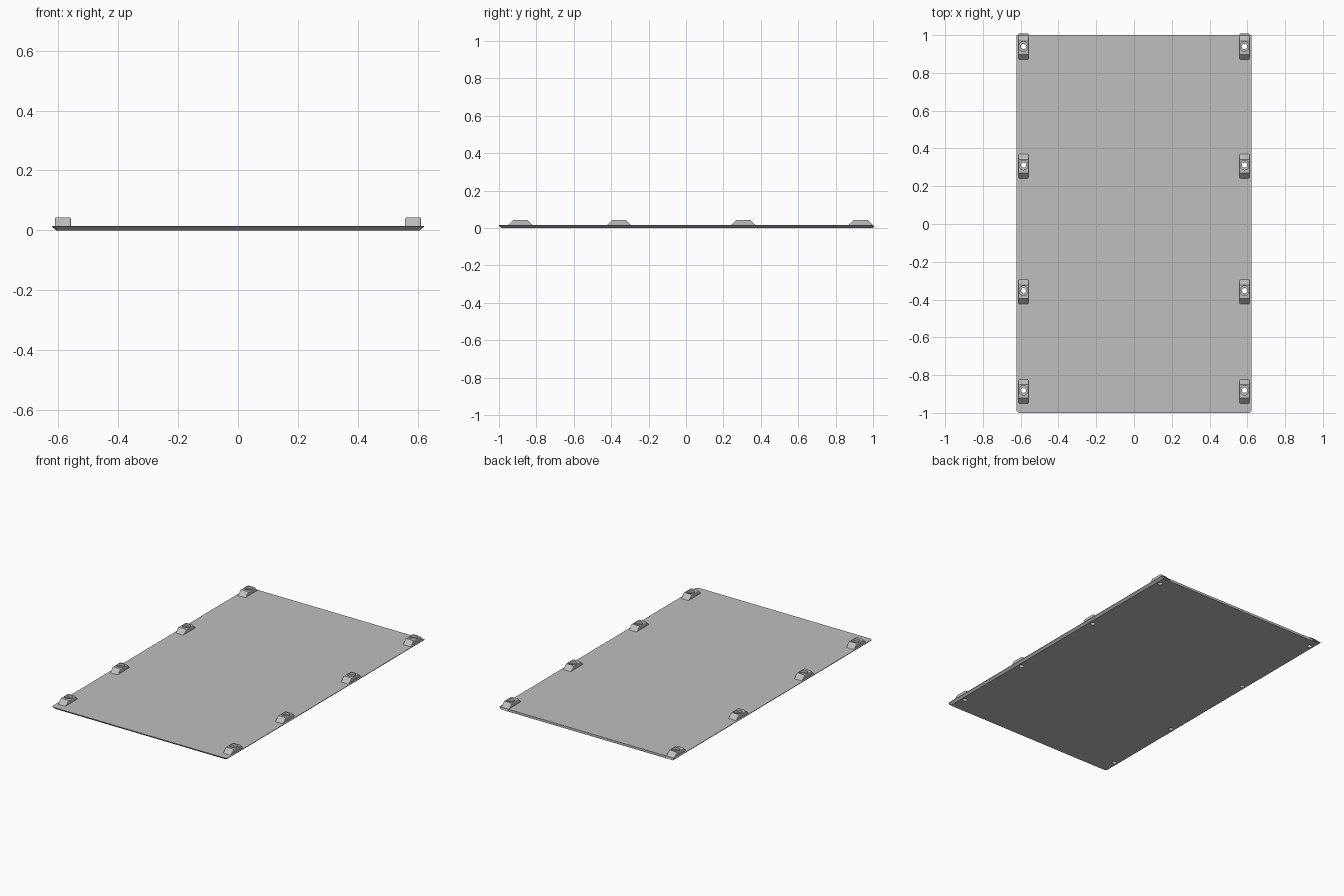
import bpy, bmesh

cube = bpy.data.objects.get("Cube")
if cube:
    bpy.data.objects.remove(cube, do_unlink=True)

grey = bpy.data.materials.new("light grey")
grey.use_nodes = True
colour = (0.52, 0.52, 0.52, 1)
grey.diffuse_color = colour
grey.node_tree.nodes["Principled BSDF"].inputs["Base Color"].default_value = colour

HOLE_X = 0.585
HOLE_Y = (-0.88, -0.353, 0.312, 0.94)
PLATE_TOP, LUG_TOP = 0.015, 0.043


def add_object(name, bm):
    bmesh.ops.recalc_face_normals(bm, faces=bm.faces[:])
    mesh = bpy.data.meshes.new(name)
    bm.to_mesh(mesh)
    bm.free()
    mesh.materials.append(grey)
    obj = bpy.data.objects.new(name, mesh)
    bpy.context.collection.objects.link(obj)
    return obj


def loft(bm, rings):
    """Skin closed rings of equal length and cap both ends."""
    loops = [[bm.verts.new(p) for p in ring] for ring in rings]
    n = len(loops[0])
    for a, b in zip(loops, loops[1:]):
        for i in range(n):
            j = (i + 1) % n
            bm.faces.new((a[i], a[j], b[j], b[i]))
    bm.faces.new(loops[0])
    bm.faces.new(loops[-1])


def cylinder(name, x, y, radius, z0, z1):
    bm = bmesh.new()
    bmesh.ops.create_cone(bm, cap_ends=True, segments=32, radius1=radius,
                          radius2=radius, depth=z1 - z0)
    bmesh.ops.translate(bm, verts=bm.verts[:], vec=(x, y, (z0 + z1) / 2))
    return add_object(name, bm)


def cut(obj, cutter):
    mod = obj.modifiers.new("hole", "BOOLEAN")
    mod.operation = "DIFFERENCE"
    mod.solver = "EXACT"
    mod.object = cutter
    bpy.context.view_layer.objects.active = obj
    bpy.ops.object.modifier_apply(modifier=mod.name)
    bpy.data.objects.remove(cutter, do_unlink=True)


def plate_ring(inset, z):
    x, front, corner = 0.622 - inset, -1 + inset, 0.012
    return [(x, 1, z), (-x, 1, z), (-x, front + corner, z),
            (-x + corner, front, z), (x - corner, front, z), (x, front + corner, z)]


# Thin panel, bevelled underneath on the front and both sides
bm = bmesh.new()
loft(bm, [plate_ring(0.014, 0), plate_ring(0, 0.012), plate_ring(0, PLATE_TOP)])
plate = add_object("panel", bm)

# Ramped mounting lugs with softened top edges and counterbored screw holes
for side, side_name in ((-1, "right"), (1, "left")):
    for number, y in enumerate(HOLE_Y, 1):
        x = side * HOLE_X
        mid = y - 0.006
        profile = ((-0.074, 0.005), (-0.036, LUG_TOP), (0.036, LUG_TOP), (0.074, 0.005))
        bm = bmesh.new()
        loft(bm, [[(x + dx, mid + dy, z) for dy, z in profile] for dx in (-0.027, 0.027)])
        long_edges = [e for e in bm.edges
                      if abs(e.verts[0].co.x - e.verts[1].co.x) < 1e-5
                      and max(v.co.z for v in e.verts) > LUG_TOP - 1e-4]
        bmesh.ops.bevel(bm, geom=long_edges, offset=0.006, segments=3,
                        profile=0.5, affect="EDGES")
        lug = add_object(f"{side_name}_lug_{number}", bm)
        cut(lug, cylinder("hole_cutter", x, y, 0.014, -0.02, 0.08))
        cut(lug, cylinder("counterbore_cutter", x, y, 0.025, 0.028, 0.08))
        cut(plate, cylinder("hole_cutter", x, y, 0.014, -0.02, 0.08))
